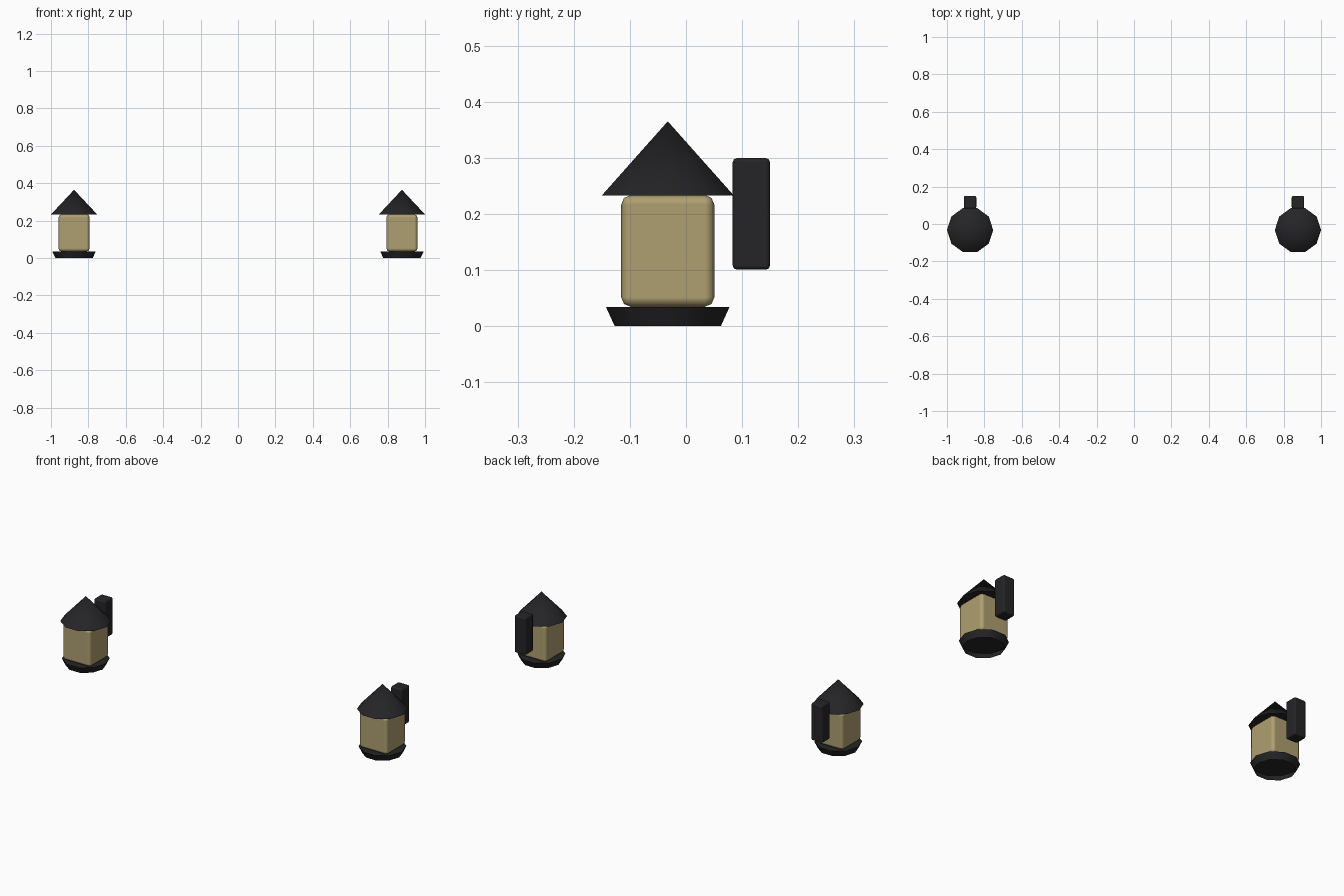
import bpy, bmesh, math
from mathutils import Matrix

if "Cube" in bpy.data.objects:
    bpy.data.objects.remove(bpy.data.objects["Cube"])


def material(name, color):
    m = bpy.data.materials.new(name)
    m.diffuse_color = (*color, 1)
    m.use_nodes = True
    m.node_tree.nodes["Principled BSDF"].inputs["Base Color"].default_value = m.diffuse_color
    return m


METAL = material("dark_metal", (0.018, 0.018, 0.02))
GLASS = material("warm_glass", (0.43, 0.35, 0.165))
CX, CY = 0.8765, -0.0325  # lantern axis


def finish(bm, name, mat):
    bmesh.ops.recalc_face_normals(bm, faces=bm.faces)
    me = bpy.data.meshes.new(name)
    bm.to_mesh(me)
    bm.free()
    ob = bpy.data.objects.new(name, me)
    bpy.context.collection.objects.link(ob)
    me.materials.append(mat)
    bpy.ops.object.select_all(action='DESELECT')
    ob.select_set(True)
    bpy.context.view_layer.objects.active = ob
    bpy.ops.object.shade_smooth_by_angle(angle=math.radians(40))
    return ob


def frustum(name, x, z0, z1, r0, r1, open_bottom=False):
    bm = bmesh.new()
    # ten sides with a corner on the x axis
    mat = Matrix.Translation((x, CY, (z0 + z1) / 2)) @ Matrix.Rotation(math.pi / 2, 4, 'Z')
    bmesh.ops.create_cone(bm, cap_ends=True, segments=10, radius1=r0, radius2=r1,
                          depth=z1 - z0, matrix=mat)
    if open_bottom:
        low = [f for f in bm.faces if all(v.co.z < z0 + 1e-4 for v in f.verts)]
        bmesh.ops.delete(bm, geom=low, context='FACES_ONLY')
    else:
        bmesh.ops.remove_doubles(bm, verts=bm.verts, dist=1e-5)
    return finish(bm, name, METAL)


def rounded_box(name, center, size, bevel, mat):
    bm = bmesh.new()
    bmesh.ops.create_cube(bm, size=1, matrix=Matrix.Translation(center) @ Matrix.Diagonal((*size, 1)))
    ob = finish(bm, name, mat)
    b = ob.modifiers.new("bevel", 'BEVEL')
    b.width, b.segments = bevel, 2
    b.limit_method = 'NONE'
    # smooth rounded edges after bevelling
    for e in ob.data.edges:
        e.use_edge_sharp = False
    for p in ob.data.polygons:
        p.use_smooth = True
    b.harden_normals = True
    return ob


# matching lantern on each side
for side, x in (("left", -CX), ("right", CX)):
    frustum(side + "_base_tray", x, 0, 0.034, 0.0995, 0.1157, open_bottom=True)
    rounded_box(side + "_lamp_body", (x, CY, 0.134), (0.166, 0.166, 0.199), 0.017, GLASS)
    frustum(side + "_roof", x, 0.233, 0.365, 0.1235, 0)
    rounded_box(side + "_wall_bracket", (x, 0.1165, 0.2), (0.067, 0.067, 0.199), 0.008, METAL)
